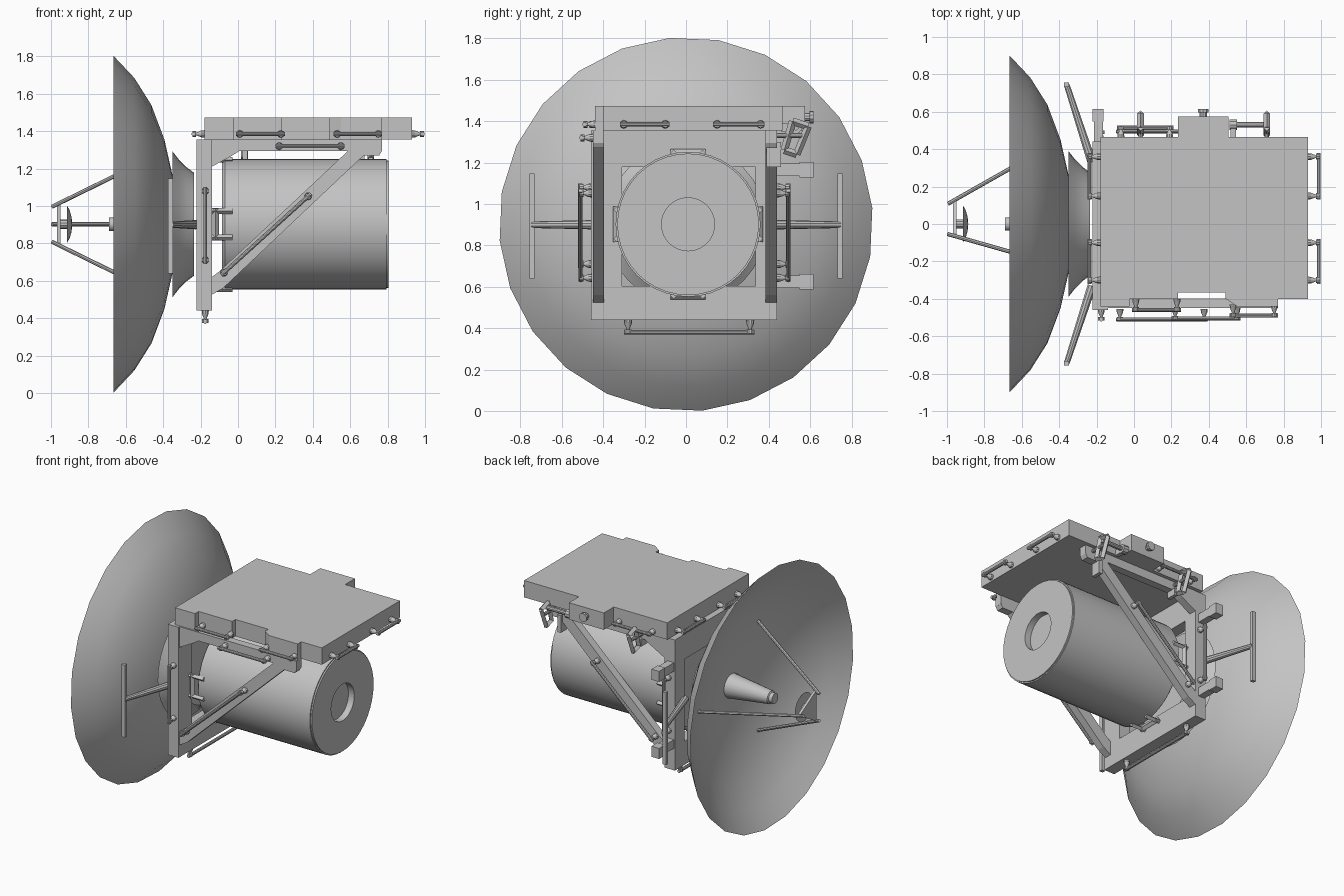
import bpy, bmesh, math
from mathutils import Vector, Matrix

if "Cube" in bpy.data.objects:
    bpy.data.objects.remove(bpy.data.objects["Cube"], do_unlink=True)

grey = bpy.data.materials.new("plain_grey")
grey.use_nodes = True
grey.diffuse_color = (0.55, 0.55, 0.55, 1)
grey.node_tree.nodes["Principled BSDF"].inputs["Base Color"].default_value = (0.55, 0.55, 0.55, 1)
AXIS_Z = 0.902


def finish(name, bm, smooth=False):
    bmesh.ops.recalc_face_normals(bm, faces=bm.faces)
    mesh = bpy.data.meshes.new(name)
    bm.to_mesh(mesh)
    bm.free()
    mesh.materials.append(grey)
    ob = bpy.data.objects.new(name, mesh)
    bpy.context.collection.objects.link(ob)
    if smooth:
        bpy.ops.object.select_all(action='DESELECT')
        bpy.context.view_layer.objects.active = ob
        ob.select_set(True)
        bpy.ops.object.shade_smooth_by_angle(angle=math.radians(35))
    return ob


def box(name, x, y, z):
    """Box from three (low, high) ranges."""
    bm = bmesh.new()
    size = [r[1] - r[0] for r in (x, y, z)]
    mid = [(r[0] + r[1]) / 2 for r in (x, y, z)]
    bmesh.ops.create_cube(bm, size=1, matrix=Matrix.Translation(mid) @ Matrix.Diagonal((*size, 1)))
    return finish(name, bm)


def prism(name, outline, axis, low, high):
    """Extrude a flat outline along y or z."""
    bm = bmesh.new()
    place = (lambda a, b: (a, b, low)) if axis == "z" else (lambda a, b: (a, low, b))
    face = bm.faces.new([bm.verts.new(place(a, b)) for a, b in outline])
    new = bmesh.ops.extrude_face_region(bm, geom=[face])["geom"]
    step = Vector((0, 0, high - low)) if axis == "z" else Vector((0, high - low, 0))
    bmesh.ops.translate(bm, verts=[v for v in new if isinstance(v, bmesh.types.BMVert)], vec=step)
    return finish(name, bm)


def lathe(name, profile, sides=32, turn=0, y=0):
    """Revolve (x, radius) points about the long axis."""
    bm = bmesh.new()
    rings = []
    for px, r in profile:
        if r == 0:
            rings.append([bm.verts.new((px, y, AXIS_Z))] * sides)
            continue
        angles = [math.radians(turn) + math.tau * i / sides for i in range(sides)]
        rings.append([bm.verts.new((px, y + r * math.sin(a), AXIS_Z + r * math.cos(a))) for a in angles])
    for p, q in zip(rings, rings[1:]):
        for i in range(sides):
            j = (i + 1) % sides
            bm.faces.new(list(dict.fromkeys((p[i], p[j], q[j], q[i]))))
    return finish(name, bm, True)


def rod(name, a, b, r1, r2=None, sides=10):
    """Round bar, tapered when two radii are given."""
    a, b = Vector(a), Vector(b)
    d = b - a
    m = Matrix.Translation((a + b) / 2) @ d.to_track_quat('Z', 'Y').to_matrix().to_4x4()
    bm = bmesh.new()
    bmesh.ops.create_cone(bm, cap_ends=True, segments=sides, radius1=r1,
                          radius2=r1 if r2 is None else r2, depth=d.length, matrix=m)
    return finish(name, bm, sides > 4)


def handrail(name, a, b, out):
    """Grab bar from a to b, held off the surface by two flared posts."""
    a, b, out = Vector(a), Vector(b), Vector(out)
    d = (b - a).normalized()
    rod(name + "_bar", a + out, b + out, 0.011)
    for i, p in enumerate((a + d * 0.02, b - d * 0.02)):
        rod(f"{name}_foot_{i}", p, p + out * 0.3, 0.02, 0.018)
        rod(f"{name}_post_{i}", p + out * 0.3, p + out * 0.75, 0.018, 0.007)
        rod(f"{name}_clamp_{i}", p + out * 0.75, p + out * 1.1, 0.017)


# Main dish, a thin closed shell
back = [(-0.335, 0), (-0.345, 0.24), (-0.393, 0.453), (-0.463, 0.64), (-0.554, 0.785), (-0.665, 0.9035)]
inner = [(x - 0.014, r * 0.992) for x, r in back[-2::-1] if r] + [(-0.349, 0)]
lathe("main_dish", back + inner, 24, -5)

# Feed horn, sub reflector and its tripod
lathe("feed_horn", [(-0.34, 0), (-0.34, 0.085), (-0.66, 0.045), (-0.665, 0.036), (-0.69, 0.036), (-0.69, 0)], 20)
lathe("sub_reflector", [(-0.915, 0), (-0.915, 0.1), (-0.9, 0.075), (-0.89, 0.04), (-0.886, 0)], 20)
lathe("tripod_plate", [(-0.968, 0), (-0.968, 0.125), (-0.95, 0.125), (-0.95, 0)], 3, 90)
lathe("sub_reflector_stem", [(-0.955, 0.025), (-0.91, 0.025)], 10)
for i in range(3):
    ang = math.radians(90 + 120 * i)
    ends = [(x, r * math.sin(ang), AXIS_Z + r * math.cos(ang)) for x, r in ((-0.4, 0.445), (-0.995, 0.108))]
    rod(f"tripod_leg_{i}", *ends, 0.011, sides=8)

# Flared adapter behind the dish
lathe("dish_adapter", [(-0.35, 0), (-0.35, 0.39), (-0.315, 0.345), (-0.275, 0.305), (-0.235, 0.275), (-0.235, 0)])

# Equipment drum with recessed end opening
lathe("drum", [(-0.085, 0), (-0.085, 0.33), (-0.07, 0.35), (0.795, 0.35), (0.795, 0.342), (0.805, 0.342),
               (0.805, 0.128), (0.76, 0.128), (0.76, 0)], 40, 0, 0.01)

# Brackets holding the drum to the frame
for i in range(4):
    a = math.radians(90 * i)
    radial = Vector((0, math.sin(a), math.cos(a)))
    side = Vector((0, math.cos(a), -math.sin(a)))
    c = Vector((0, 0.01, AXIS_Z)) + radial * 0.345
    for s in (-1, 1):
        p = c + side * 0.07 * s
        rod(f"drum_bracket_arm_{i}_{s}", p + Vector((-0.15, 0, 0)), p + Vector((-0.03, 0, 0)), 0.016, sides=4)
    rod(f"drum_bracket_bar_{i}", c + side * 0.085 + Vector((-0.12, 0, 0)),
        c - side * 0.085 + Vector((-0.12, 0, 0)), 0.018, sides=4)

# Upright square frame
FX = (-0.222, -0.14)
box("frame_left_post", FX, (0.335, 0.44), (0.44, 1.355))
box("frame_right_post", FX, (-0.46, -0.31), (0.44, 1.355))
box("frame_bottom_rail", FX, (-0.31, 0.335), (0.44, 0.605))
box("frame_top_rail", FX, (-0.31, 0.335), (1.18, 1.355))

# Side trusses: beam, diagonal strut and corner gussets
for name, y0, y1 in (("right", -0.45, -0.397), ("left", 0.385, 0.44)):
    box(name + "_beam", (-0.14, 0.77), (y0, y1), (1.295, 1.356))
    prism(name + "_strut", [(-0.14, 0.525), (-0.08, 0.56), (0.70, 1.296), (0.59, 1.296), (-0.1, 0.65), (-0.14, 0.62)],
          "y", y0, y1)
    prism(name + "_gusset", [(-0.14, 1.21), (-0.14, 1.296), (0.01, 1.296), (-0.03, 1.27)], "y", y0, y1)
    prism(name + "_end_plate", [(0.59, 1.296), (0.77, 1.296), (0.755, 1.27), (0.6, 1.27)], "y", y0, y1)

# Equipment deck with stepped edges
prism("deck", [(-0.18, -0.44), (-0.025, -0.44), (-0.025, -0.4), (0.235, -0.4), (0.235, -0.365), (0.49, -0.365),
               (0.49, -0.4), (0.55, -0.44), (0.77, -0.44), (0.77, -0.4), (0.93, -0.4), (0.93, 0.465),
               (0.505, 0.465), (0.505, 0.575), (0.235, 0.575), (0.235, 0.465), (-0.18, 0.465)], "z", 1.356, 1.474)
rod("deck_knob_stem", (0.37, 0.57, 1.42), (0.37, 0.6, 1.42), 0.02)
rod("deck_knob", (0.37, 0.597, 1.42), (0.37, 0.615, 1.42), 0.03)

# Tilted open brackets on the left edge
for name, x in (("front", 0.035), ("rear", 0.71)):
    pts = [(0.515, 1.4), (0.59, 1.375), (0.535, 1.24), (0.475, 1.26)]
    for i in range(4):
        p, q = pts[i], pts[(i + 1) % 4]
        rod(f"{name}_latch_{i}", (x, *p), (x, *q), 0.018, sides=4)
    rod(name + "_latch_pin", (x, 0.44, 1.33), (x, 0.56, 1.33), 0.012)
rod("latch_shaft", (0.55, 0.53, 1.37), (0.71, 0.53, 1.37), 0.015)
rod("latch_motor", (0.51, 0.53, 1.37), (0.55, 0.53, 1.37), 0.03)
box("latch_motor_mount", (0.515, 0.545), (0.46, 0.53), (1.35, 1.39))
box("rear_hanger", (0.648, 0.675), (0.39, 0.46), (1.18, 1.3))
box("front_hanger", (0.025, 0.05), (0.39, 0.46), (1.25, 1.3))

# Side sensor boxes
for name, z in (("upper", 1.165), ("lower", 0.625)):
    box(name + "_sensor_neck", (-0.215, -0.165), (0.44, 0.55), (z - 0.03, z + 0.03))
    box(name + "_sensor_head", (-0.222, -0.163), (0.548, 0.615), (z - 0.037, z + 0.037))

# T-shaped side antennas
for name, s in (("left", 1), ("right", -1)):
    rod(name + "_antenna_arm", (-0.225, 0.33 * s, 0.9), (-0.36, 0.745 * s, 0.9), 0.025, 0.016)
    box(name + "_antenna_bar", (-0.375, -0.348), sorted((0.733 * s, 0.757 * s)), (0.64, 1.147))

# Grab rails
for i, (y0, y1) in enumerate(((-0.32, -0.08), (0.13, 0.38))):
    handrail(f"rear_rail_{i}", (0.93, y0, 1.385), (0.93, y1, 1.385), (0.058, 0, 0))
    handrail(f"front_rail_{i}", (-0.18, y0, 1.385), (-0.18, y1, 1.385), (-0.058, 0, 0))
handrail("deck_right_rail_front", (-0.01, -0.4, 1.385), (0.25, -0.4, 1.385), (0, -0.06, 0))
handrail("deck_right_rail_rear", (0.51, -0.43, 1.385), (0.77, -0.43, 1.385), (0, -0.06, 0))
handrail("beam_rail", (0.2, -0.45, 1.32), (0.57, -0.45, 1.32), (0, -0.055, 0))
handrail("deck_left_rail", (-0.09, 0.465, 1.385), (0.21, 0.465, 1.385), (0, 0.05, 0))
handrail("bottom_rail", (-0.175, -0.3, 0.44), (-0.175, 0.33, 0.44), (0, 0, -0.06))
for name, y, s in (("right", -0.455, -1), ("left", 0.44, 1)):
    handrail(name + "_post_rail", (-0.175, y, 0.69), (-0.175, y, 1.1), (0, 0.055 * s, 0))
    handrail(name + "_strut_rail", (-0.09, y, 0.63), (0.39, y, 1.065), (0, 0.055 * s, 0))
